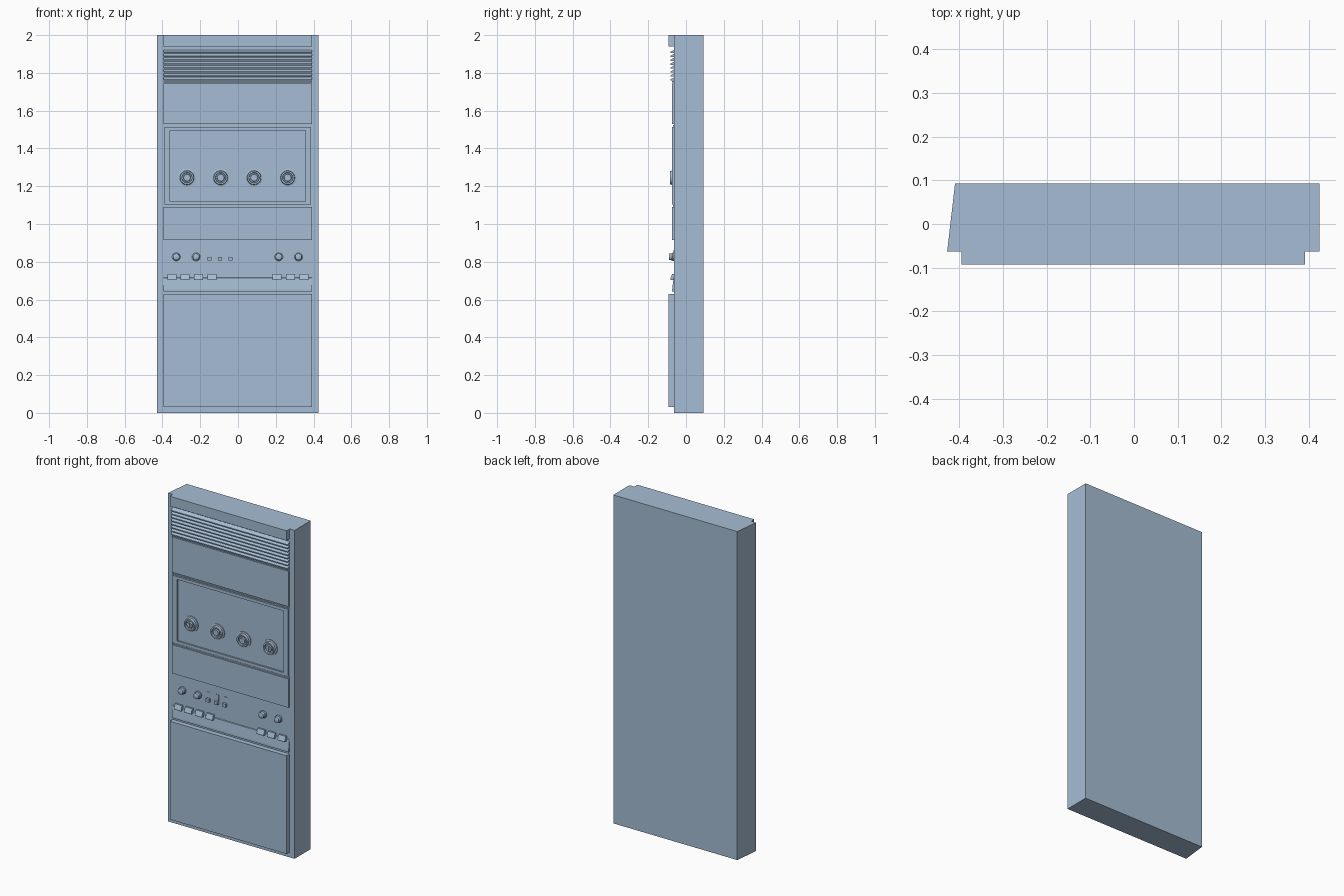
import bpy, bmesh, math

if "Cube" in bpy.data.objects:
    bpy.data.objects.remove(bpy.data.objects["Cube"])

# one flat colour for the whole cabinet
mat = bpy.data.materials.new("steel_blue")
mat.diffuse_color = (0.38, 0.51, 0.66, 1)
mat.use_nodes = True
mat.node_tree.nodes["Principled BSDF"].inputs["Base Color"].default_value = mat.diffuse_color

FACE = -0.0625          # front plane of the cabinet body
L, R = -0.395, 0.392    # left and right edge of the front panels


def finish(name, bm, smooth=False):
    bmesh.ops.recalc_face_normals(bm, faces=bm.faces[:])
    me = bpy.data.meshes.new(name)
    bm.to_mesh(me)
    bm.free()
    me.materials.append(mat)
    ob = bpy.data.objects.new(name, me)
    bpy.context.collection.objects.link(ob)
    if smooth:
        bpy.context.view_layer.objects.active = ob
        ob.select_set(True)
        bpy.ops.object.shade_smooth_by_angle(angle=math.radians(35))
        ob.select_set(False)
    return ob


def prism(name, profile, x0, x1):
    """Extrude a (y, z) profile along x."""
    bm = bmesh.new()
    a = [bm.verts.new((x0, y, z)) for y, z in profile]
    b = [bm.verts.new((x1, y, z)) for y, z in profile]
    bm.faces.new(a)
    bm.faces.new(b)
    for i in range(len(a)):
        j = (i + 1) % len(a)
        bm.faces.new((a[i], a[j], b[j], b[i]))
    return finish(name, bm)


def box(name, x0, x1, z0, z1, front, back=FACE):
    return prism(name, [(back, z0), (front, z0), (front, z1), (back, z1)], x0, x1)


def lathe(name, x, z, profile, n=24):
    """Turn a (radius, y) profile about the y axis."""
    bm = bmesh.new()
    rings = [[bm.verts.new((x + r * math.cos(2 * math.pi * i / n), y,
                            z + r * math.sin(2 * math.pi * i / n))) for i in range(n)]
             for r, y in profile]
    for a, b in zip(rings, rings[1:]):
        for i in range(n):
            j = (i + 1) % n
            bm.faces.new((a[i], a[j], b[j], b[i]))
    bm.faces.new(rings[0])
    bm.faces.new(rings[-1])
    return finish(name, bm, True)


# cabinet body: the left side leans inwards towards the back
body = box("cabinet_body", -0.428, 0.425, 0, 2, FACE, 0.0925)
for v in body.data.vertices:
    if v.co.x < 0 and v.co.y > 0:
        v.co.x = -0.41

# plain front panels
box("top_panel", L, R, 1.94, 2.0, -0.0925)
box("upper_panel", L, R, 1.53, 1.745, -0.073)
box("middle_panel", L, R, 0.915, 1.09, -0.073)
box("lower_door", L, R, 0.032, 0.63, -0.0925)

# ventilation grille: sloping slats
slats, z_low, z_high = 8, 1.76, 1.926
pitch = (z_high - z_low) / slats
for i in range(slats):
    z = z_low + i * pitch
    prism("grille_slat", [(FACE, z), (-0.082, z), (-0.082, z + 0.006),
                          (FACE, z + 0.017)], L, R)
box("grille_sill", L, R, 1.75, 1.757, -0.073)

# display frame around the dark window
box("frame_top", -0.39, 0.387, 1.495, 1.513, -0.073)
box("frame_bottom", -0.39, 0.387, 1.103, 1.12, -0.073)
box("frame_left", -0.39, -0.36, 1.12, 1.495, -0.073)
box("frame_right", 0.357, 0.387, 1.12, 1.495, -0.073)
for z in (1.517, 1.093):
    box("frame_trim", L, R, z, z + 0.007, -0.070)

# four dials: outer ring, groove and pointer cap
for x in (-0.27, -0.092, 0.085, 0.263):
    lathe("dial", x, 1.245, [(0.047, FACE), (0.047, -0.068), (0.038, -0.070),
                             (0.036, -0.084), (0.028, -0.084), (0.026, -0.076),
                             (0.020, -0.076), (0.018, -0.084)])
    box("dial_pointer", x - 0.004, x + 0.004, 1.233, 1.257, -0.086, -0.083)

# control console: sloping shelf under the recessed controls
prism("console_shelf", [(FACE, 0.643), (-0.073, 0.643), (-0.073, 0.655),
                        (-0.066, 0.715), (FACE, 0.718)], L, R)

# round control knobs
for x in (-0.327, -0.222, 0.216, 0.32):
    lathe("control_knob", x, 0.826, [(0.022, FACE), (0.022, -0.070), (0.018, -0.073),
                                     (0.017, -0.089), (0.014, -0.091)], 20)

# sliders: thin track and cap
for x in (-0.151, -0.095, -0.040):
    box("slider_track", x - 0.010, x + 0.010, 0.806, 0.862, -0.065)
    box("slider_cap", x - 0.011, x + 0.011, 0.806, 0.826, -0.080)

# paddle switches along the shelf
for x in (-0.35, -0.281, -0.209, -0.138, 0.207, 0.277, 0.349):
    prism("paddle_switch", [(FACE, 0.704), (-0.083, 0.704), (-0.083, 0.710),
                            (-0.073, 0.735), (FACE, 0.735)], x - 0.024, x + 0.024)
